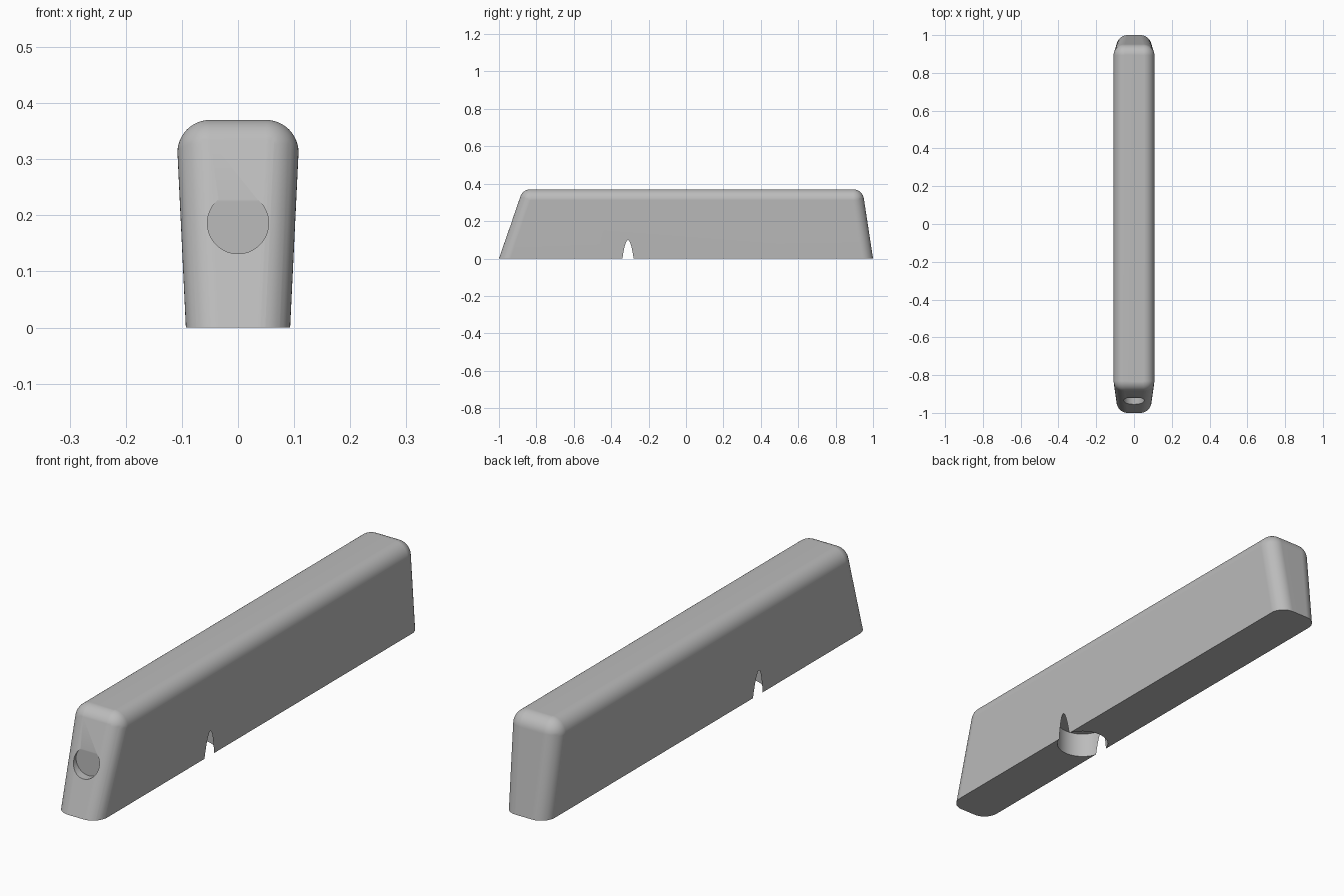
import bpy, bmesh, math
from mathutils import Matrix, Vector

cube = bpy.data.objects.get("Cube")
if cube:
    bpy.data.objects.remove(cube, do_unlink=True)

HEIGHT, FILLET = 0.37, 0.058
SIDE, FRONT, BACK = 0.048, 0.345, 0.153   # lean of each wall per unit of height

grey = bpy.data.materials.new("mid_grey")
grey.use_nodes = True
colour = (0.5, 0.5, 0.5, 1)
grey.diffuse_color = colour
grey.node_tree.nodes["Principled BSDF"].inputs["Base Color"].default_value = colour


def finish(bm, name):
    mesh = bpy.data.meshes.new(name)
    bm.to_mesh(mesh)
    bm.free()
    obj = bpy.data.objects.new(name, mesh)
    mesh.materials.append(grey)
    bpy.context.collection.objects.link(obj)
    return obj


def inset(lean):
    return FILLET * math.sqrt(1 + lean * lean)


# Block: hull of balls at the corners, trimmed flat at the base
bm = bmesh.new()
for z in (-0.2, HEIGHT - FILLET):
    x = 0.093 + SIDE * z - inset(SIDE)
    for y in (-1 + FRONT * z + inset(FRONT), 1 - BACK * z - inset(BACK)):
        for sx in (-1, 1):
            bmesh.ops.create_uvsphere(bm, u_segments=48, v_segments=24, radius=FILLET,
                                      matrix=Matrix.Translation((sx * x, y, z)))
points = [v.co.copy() for v in bm.verts]
bm.free()
bm = bmesh.new()
for p in points:
    bm.verts.new(p)
hull = bmesh.ops.convex_hull(bm, input=bm.verts[:])
loose = [v for v in bm.verts if not v.link_faces]
bmesh.ops.delete(bm, geom=loose, context='VERTS')
cut = bmesh.ops.bisect_plane(bm, geom=bm.verts[:] + bm.edges[:] + bm.faces[:],
                             plane_co=Vector((0, 0, 0)), plane_no=Vector((0, 0, 1)),
                             clear_inner=True)
rim = [e for e in cut["geom_cut"] if isinstance(e, bmesh.types.BMEdge)]
bmesh.ops.contextual_create(bm, geom=rim)
bmesh.ops.dissolve_limit(bm, angle_limit=math.radians(0.5), verts=bm.verts[:], edges=bm.edges[:])
bmesh.ops.recalc_face_normals(bm, faces=bm.faces[:])
block = finish(bm, "block")


def bore(name, radius, depth, matrix):
    """Subtract a round hole from the block."""
    bm = bmesh.new()
    bmesh.ops.create_cone(bm, cap_ends=True, segments=96, radius1=radius, radius2=radius,
                          depth=depth, matrix=matrix)
    cutter = finish(bm, name)
    cutter.hide_render = True
    mod = block.modifiers.new(name, 'BOOLEAN')
    mod.operation, mod.solver, mod.object = 'DIFFERENCE', 'EXACT', cutter
    bpy.ops.object.modifier_apply(modifier=name)
    bpy.data.objects.remove(cutter, do_unlink=True)


bpy.ops.object.select_all(action='DESELECT')
block.select_set(True)
bpy.context.view_layer.objects.active = block

# Round recess in the sloped front, with an upright floor
bore("front_recess", 0.0545, 0.2,
     Matrix.Translation((0, -1.021, 0.186)) @ Matrix.Rotation(math.pi / 2, 4, 'X'))
# Round pocket in the base, just breaking through both sides
bore("base_pocket", 0.0977, 0.2, Matrix.Translation((0, -0.31, 0)))

bpy.ops.object.shade_smooth_by_angle(angle=math.radians(30))
normals = block.modifiers.new("flat_wall_normals", 'WEIGHTED_NORMAL')
normals.keep_sharp = True
